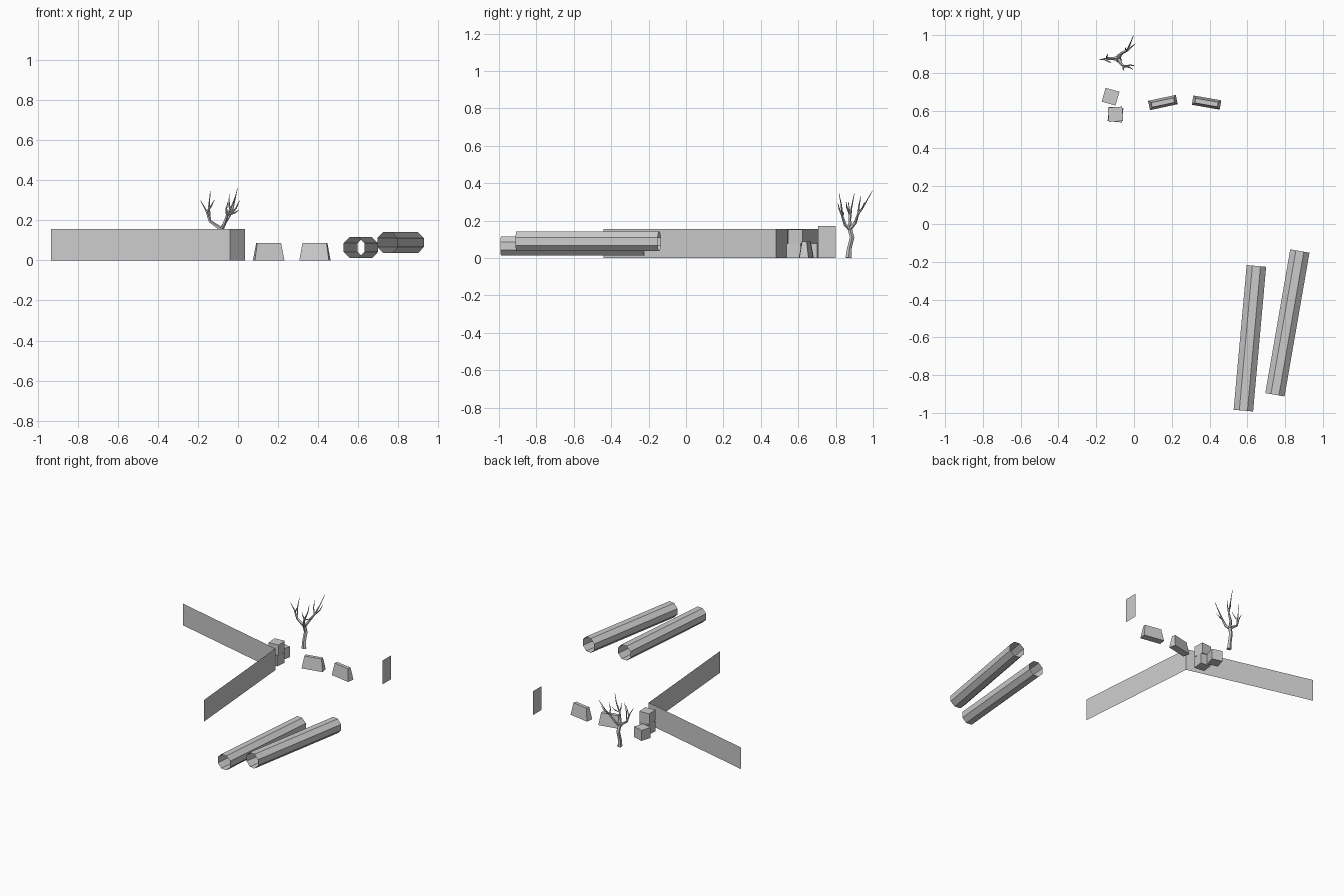
import bpy, bmesh, math
from mathutils import Vector, Matrix

if "Cube" in bpy.data.objects:
    bpy.data.objects.remove(bpy.data.objects["Cube"])


def finish(bm, name):
    me = bpy.data.meshes.new(name)
    bm.to_mesh(me)
    bm.free()
    ob = bpy.data.objects.new(name, me)
    bpy.context.collection.objects.link(ob)
    return ob


def panel(name, a, b, h):
    """Single upright sheet between two ground points."""
    bm = bmesh.new()
    pts = [(*a, 0), (*b, 0), (*b, h), (*a, h)]
    bm.faces.new([bm.verts.new(p) for p in pts])
    finish(bm, name)


def block(name, loc, size, angle, top=(1, 1)):
    """Box standing on loc; top = scale of the upper face in x and y."""
    bm = bmesh.new()
    bmesh.ops.create_cube(bm, size=1)
    for v in bm.verts:
        if v.co.z > 0:
            v.co.x *= top[0]
            v.co.y *= top[1]
        v.co.z += 0.5
        v.co = Vector((v.co.x * size[0], v.co.y * size[1], v.co.z * size[2]))
    ob = finish(bm, name)
    ob.location = loc
    ob.rotation_euler.z = math.radians(angle)


def add_tube(bm, pts, radii, n, phase=0.0, caps=True):
    """Sweep an n-sided ring along pts with one radius per point."""
    pts = [Vector(p) for p in pts]
    rings = []
    for i, p in enumerate(pts):
        d = (pts[min(i + 1, len(pts) - 1)] - pts[max(i - 1, 0)]).normalized()
        ref = Vector((0, 0, 1)) if abs(d.z) < 0.3 else Vector((0, 1, 0))
        u = ref.cross(d).normalized()
        w = d.cross(u)
        rings.append([bm.verts.new(p + radii[i] * (math.cos(t) * u + math.sin(t) * w))
                      for t in (phase + 2 * math.pi * k / n for k in range(n))])
    for r0, r1 in zip(rings, rings[1:]):
        for k in range(n):
            j = (k + 1) % n
            bm.faces.new((r0[k], r0[j], r1[j], r1[k]))
    if caps:
        bm.faces.new(rings[0][::-1])
        bm.faces.new(rings[-1])


# Thin fence walls meeting at a corner, and a separate small panel
corner = (-0.04, 0.482)
panel("long_wall", (-0.933, 0.705), corner, 0.156)
panel("side_wall", corner, (0.035, -0.44), 0.156)
panel("small_panel", (0.66, 0.705), (0.66, 0.80), 0.172)

# Crates: a stack of two and one on the ground
S = 0.076
block("crate_lower", (-0.098, 0.579, 0), (S, S, S), -6)
block("crate_upper", (-0.098, 0.581, S), (S, S, S), 4)
block("crate_single", (-0.124, 0.674, 0), (S, S, S), -16)

# Road barriers with tapering sides
block("barrier_left", (0.153, 0.643, 0), (0.15, 0.05, 0.087), 12, (0.81, 0.5))
block("barrier_right", (0.384, 0.643, 0), (0.15, 0.05, 0.087), -10, (0.81, 0.5))

# Open octagonal pipes
for name, a, b in (("pipe_left", (0.579, -0.988, 0.064), (0.648, -0.222, 0.064)),
                   ("pipe_right", (0.746, -0.904, 0.089), (0.878, -0.143, 0.089))):
    bm = bmesh.new()
    add_tube(bm, [a, b], [0.056, 0.056], 8, math.pi / 8, caps=False)
    finish(bm, name)

# Bare tree: trunk, three boughs and their twigs
bm = bmesh.new()
fork = (-0.083, 0.876, 0.155)
add_tube(bm, [(-0.08, 0.868, 0), (-0.083, 0.873, 0.05), (-0.08, 0.888, 0.11), fork],
         [0.017, 0.013, 0.013, 0.012], 5)
west, east, south = (-0.14, 0.876, 0.195), (-0.035, 0.92, 0.235), (-0.055, 0.835, 0.225)
boughs = [
    [fork, west, (-0.16, 0.873, 0.25), (-0.188, 0.868, 0.30)],
    [fork, (-0.065, 0.905, 0.19), east, (-0.02, 0.955, 0.285), (-0.003, 0.997, 0.36)],
    [fork, (-0.07, 0.85, 0.18), south, (-0.025, 0.83, 0.285), (-0.005, 0.818, 0.345)],
]
for path in boughs:
    m = len(path) - 1
    add_tube(bm, path, [0.010 * (1 - i / m) + 0.0012 for i in range(m + 1)], 5)
twigs = [
    [west, (-0.145, 0.885, 0.27), (-0.138, 0.90, 0.345)],
    [(-0.155, 0.873, 0.24), (-0.135, 0.86, 0.27), (-0.118, 0.855, 0.30)],
    [east, (-0.045, 0.925, 0.28), (-0.043, 0.935, 0.33)],
    [east, (-0.01, 0.94, 0.26), (0.008, 0.955, 0.30)],
    [south, (-0.02, 0.842, 0.235), (0.003, 0.838, 0.25)],
    [south, (-0.058, 0.82, 0.26), (-0.05, 0.812, 0.29)],
]
for path in twigs:
    add_tube(bm, path, [0.006, 0.004, 0.0012], 4)
finish(bm, "bare_tree")
